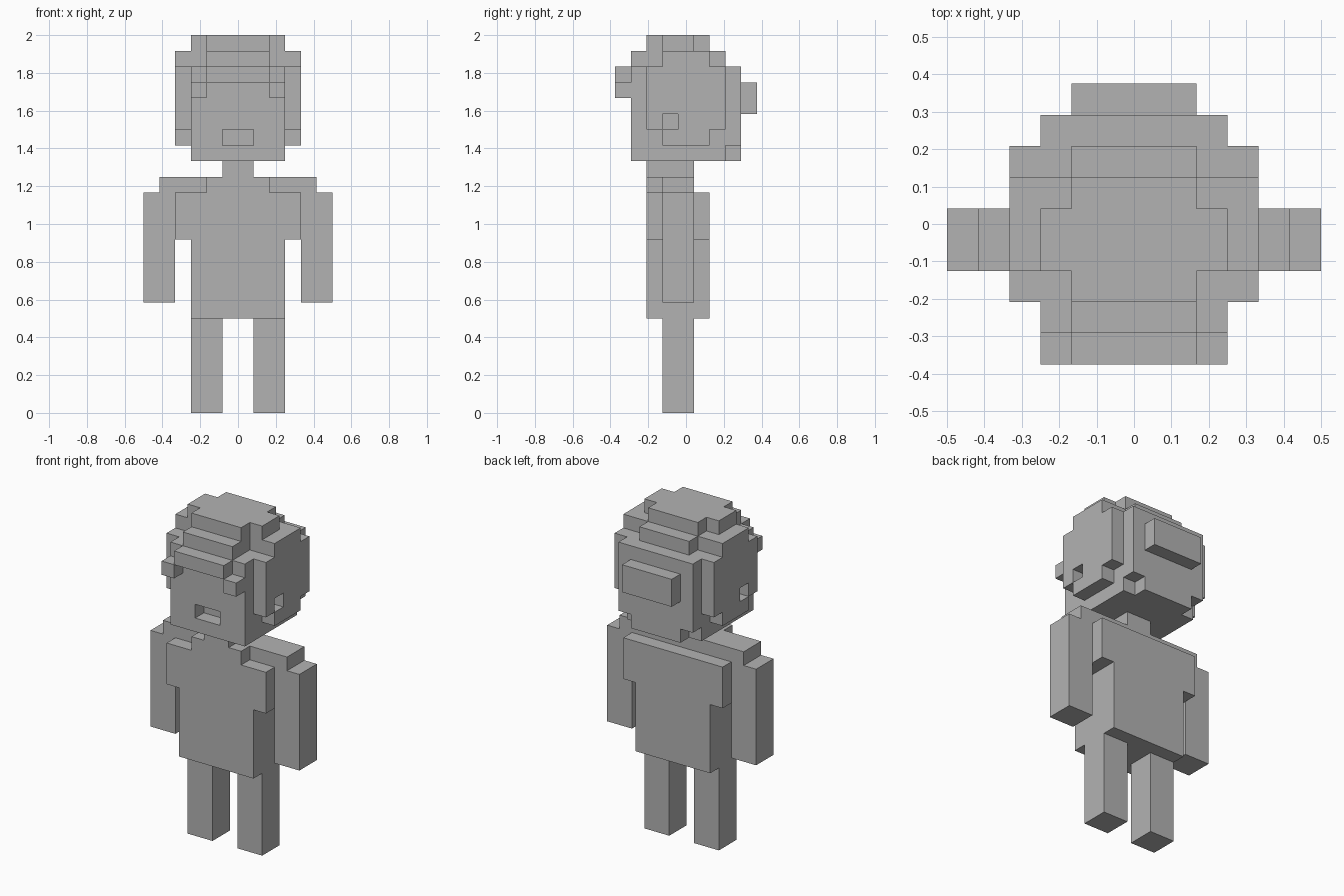
import bpy
import bmesh
from mathutils import Vector

UNIT = 2 / 24          # edge of one cube cell
DEPTH_SHIFT = 4.5      # cells from the front limit to the centre

if "Cube" in bpy.data.objects:
    bpy.data.objects.remove(bpy.data.objects["Cube"], do_unlink=True)

grey = bpy.data.materials.new("plain grey")
grey.use_nodes = True
colour = (0.45, 0.45, 0.45, 1)
grey.diffuse_color = colour
grey.node_tree.nodes["Principled BSDF"].inputs["Base Color"].default_value = colour

# Unit square side faces: outward direction and two in-plane axes
AXES = [Vector((1, 0, 0)), Vector((0, 1, 0)), Vector((0, 0, 1))]


def cells(boxes):
    """All cells inside boxes given as ((x range), (y range), (z range))."""
    return {(x, y, z) for bx, by, bz in boxes
            for x in range(*bx) for y in range(*by) for z in range(*bz)}


def mirrored(box):
    (a, b), y, z = box
    return [box, ((-b, -a), y, z)]


def part(name, boxes, cuts=()):
    """Build the outer skin of the joined cells, with cut cells left out."""
    solid = cells(boxes) - cells(cuts)
    bm = bmesh.new()
    for cell in solid:
        centre = Vector(cell) + Vector((0.5, 0.5, 0.5))
        for i, axis in enumerate(AXES):
            u, v = AXES[(i + 1) % 3] / 2, AXES[(i + 2) % 3] / 2
            for sign in (1, -1):
                n = axis * sign
                if tuple(int(c) for c in Vector(cell) + n) in solid:
                    continue
                mid = centre + n / 2
                w = v * sign
                corners = (mid - u - w, mid + u - w, mid + u + w, mid - u + w)
                bm.faces.new([bm.verts.new((p - Vector((0, DEPTH_SHIFT, 0))) * UNIT)
                              for p in corners])
    bmesh.ops.remove_doubles(bm, verts=bm.verts, dist=UNIT / 100)
    bmesh.ops.dissolve_limit(bm, angle_limit=0.01, verts=bm.verts, edges=bm.edges)
    mesh = bpy.data.meshes.new(name)
    bm.to_mesh(mesh)
    bm.free()
    mesh.materials.append(grey)
    obj = bpy.data.objects.new(name, mesh)
    bpy.context.collection.objects.link(obj)


def pair(name, boxes):
    """A left part and its mirrored right part."""
    part("left_" + name, boxes)
    part("right_" + name, [mirrored(b)[1] for b in boxes])


# Legs and arms
pair("leg", [((1, 3), (3, 5), (0, 6))])
pair("arm", [((4, 6), (3, 5), (7, 14)),
             ((4, 5), (3, 5), (14, 15))])

# Torso with wide chest, shoulder ridge and raised collar
part("torso", [((-3, 3), (2, 6), (6, 14)),
               ((-4, 4), (2, 6), (11, 14)),
               ((-4, 4), (3, 5), (14, 15)),
               ((-2, 2), (2, 3), (14, 15))])

part("neck", [((-1, 1), (2, 5), (15, 16))])

# Head with a mouth recess and notched lower back corners
part("head", [((-3, 3), (1, 8), (16, 22))],
     [((-1, 1), (1, 2), (17, 18))] + mirrored(((2, 3), (7, 8), (16, 17))))

# Side plates with a small ear opening
for side, flip in (("left", 0), ("right", 1)):
    part(side + "_side_hair",
         [mirrored(b)[flip] for b in (((3, 4), (2, 7), (18, 22)),
                                      ((3, 4), (3, 6), (17, 18)))],
         [mirrored(((3, 4), (3, 4), (18, 19)))[flip]])

# Stepped crown
part("crown", [((-4, 4), (3, 6), (22, 23)),
               ((-2, 2), (1, 7), (22, 23)),
               ((-3, 3), (3, 5), (23, 24)),
               ((-2, 2), (2, 6), (23, 24))])

# Fringe with lower ends, and the bun at the back
part("fringe", [((-2, 2), (0, 1), (21, 22))] + mirrored(((2, 3), (0, 1), (20, 21))))
part("back_bun", [((-2, 2), (8, 9), (19, 21))])
